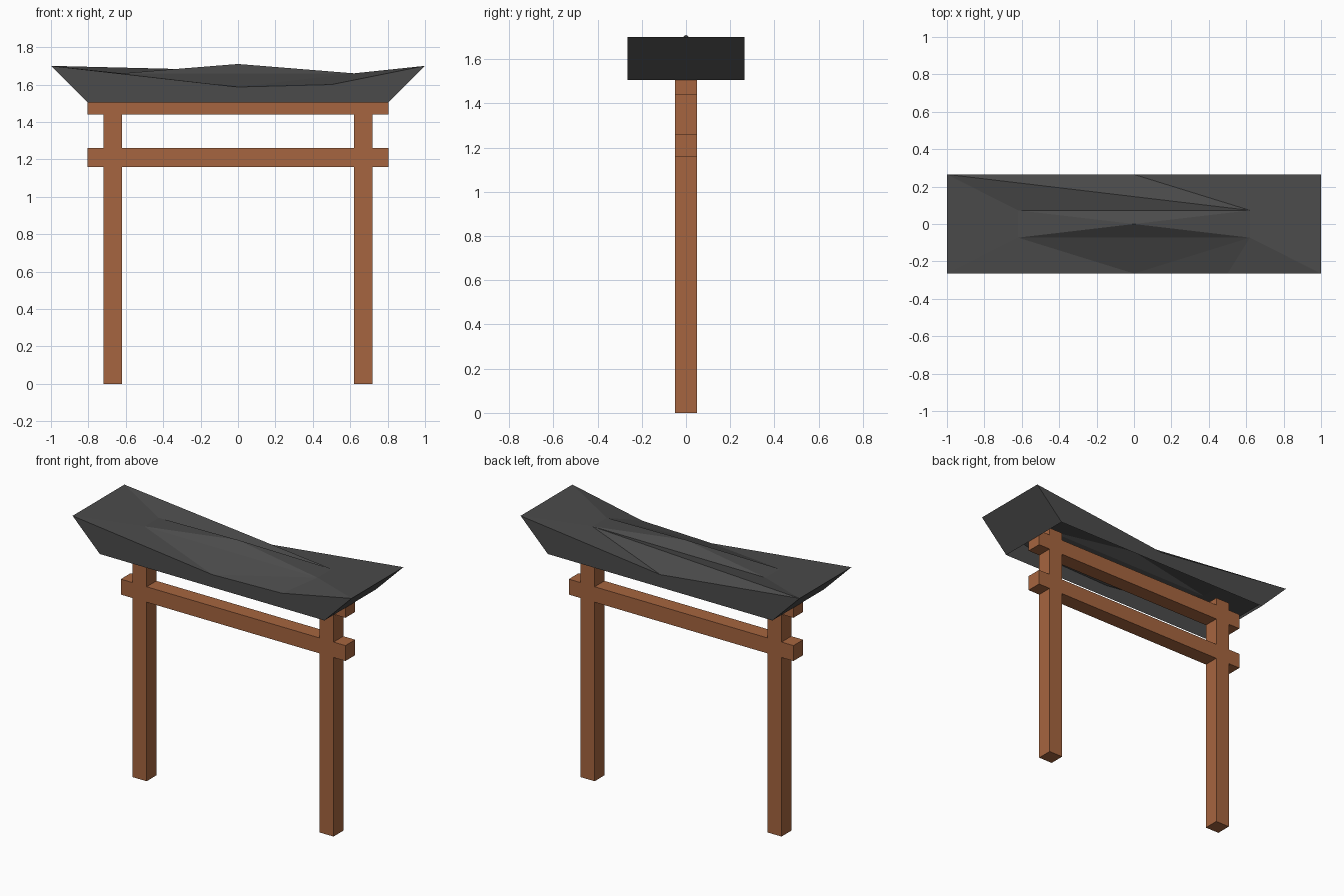
import bpy, bmesh

if "Cube" in bpy.data.objects:
    bpy.data.objects.remove(bpy.data.objects["Cube"])

def material(name, rgb):
    m = bpy.data.materials.new(name)
    m.diffuse_color = (*rgb, 1)
    m.use_nodes = True
    m.node_tree.nodes["Principled BSDF"].inputs["Base Color"].default_value = m.diffuse_color
    return m

wood = material("wood", (0.38, 0.13, 0.05))
slate = material("slate", (0.07, 0.07, 0.07))

def finish(name, bm, mat):
    me = bpy.data.meshes.new(name)
    bm.to_mesh(me)
    bm.free()
    me.materials.append(mat)
    bpy.context.collection.objects.link(bpy.data.objects.new(name, me))

def box(name, x0, x1, y, z0, z1):
    bm = bmesh.new()
    bmesh.ops.create_cube(bm, size=1)
    for v in bm.verts:
        v.co = (x1 if v.co.x > 0 else x0, y if v.co.y > 0 else -y, z1 if v.co.z > 0 else z0)
    finish(name, bm, wood)

# Square posts, running up into the hollow roof
box("left_post", -0.72, -0.62, 0.05, 0, 1.59)
box("right_post", 0.62, 0.72, 0.05, 0, 1.59)
# Cross beams
box("lower_beam", -0.805, 0.805, 0.05, 1.16, 1.26)
box("upper_beam", -0.805, 0.805, 0.05, 1.44, 1.54)

# Sagging roof shell, open underneath
bm = bmesh.new()
peak = bm.verts.new((0, 0, 1.71))

def side(s):
    eave = [(-1, 1.70), (-0.5, 1.60), (0, 1.587), (0.5, 1.60), (1, 1.70)]
    pts = {k: (x, s * 0.265, z) for k, (x, z) in zip("ABCDE", eave)}
    pts.update(P=(-0.62, s * 0.073, 1.66), Q=(0.62, s * 0.073, 1.66),
               L=(-0.805, s * 0.265, 1.505), R=(0.805, s * 0.265, 1.505))
    v = {k: bm.verts.new(co) for k, co in pts.items()}
    v["O"] = peak
    return v

def faces(v, names):
    for n in names.split():
        bm.faces.new([v[c] for c in n])

front, back = side(-1), side(1)
# Upright eave boards and top slopes
faces(front, "LRC LCA RED RDC ACP CDQ DEQ CQP PQO")
faces(back, "LRC LCA REC ACQ CEQ AQP PQO")
# Hip ends, ridge ends and slanted end boards
for a, p, b in ("APL", "EQR"):
    f, k = front, back
    bm.faces.new([f[a], f[p], k[p], k[a]])
    bm.faces.new([f[p], peak, k[p]])
    bm.faces.new([f[b], f[a], k[a], k[b]])
# Drop eave points that lie inside a straight edge
bmesh.ops.delete(bm, geom=[v for v in bm.verts if not v.link_faces], context='VERTS')
bmesh.ops.recalc_face_normals(bm, faces=bm.faces)
# Normals point outward: the end hips face up
if sum(f.normal.z for f in bm.faces) < 0:
    bmesh.ops.reverse_faces(bm, faces=bm.faces)
finish("roof", bm, slate)
